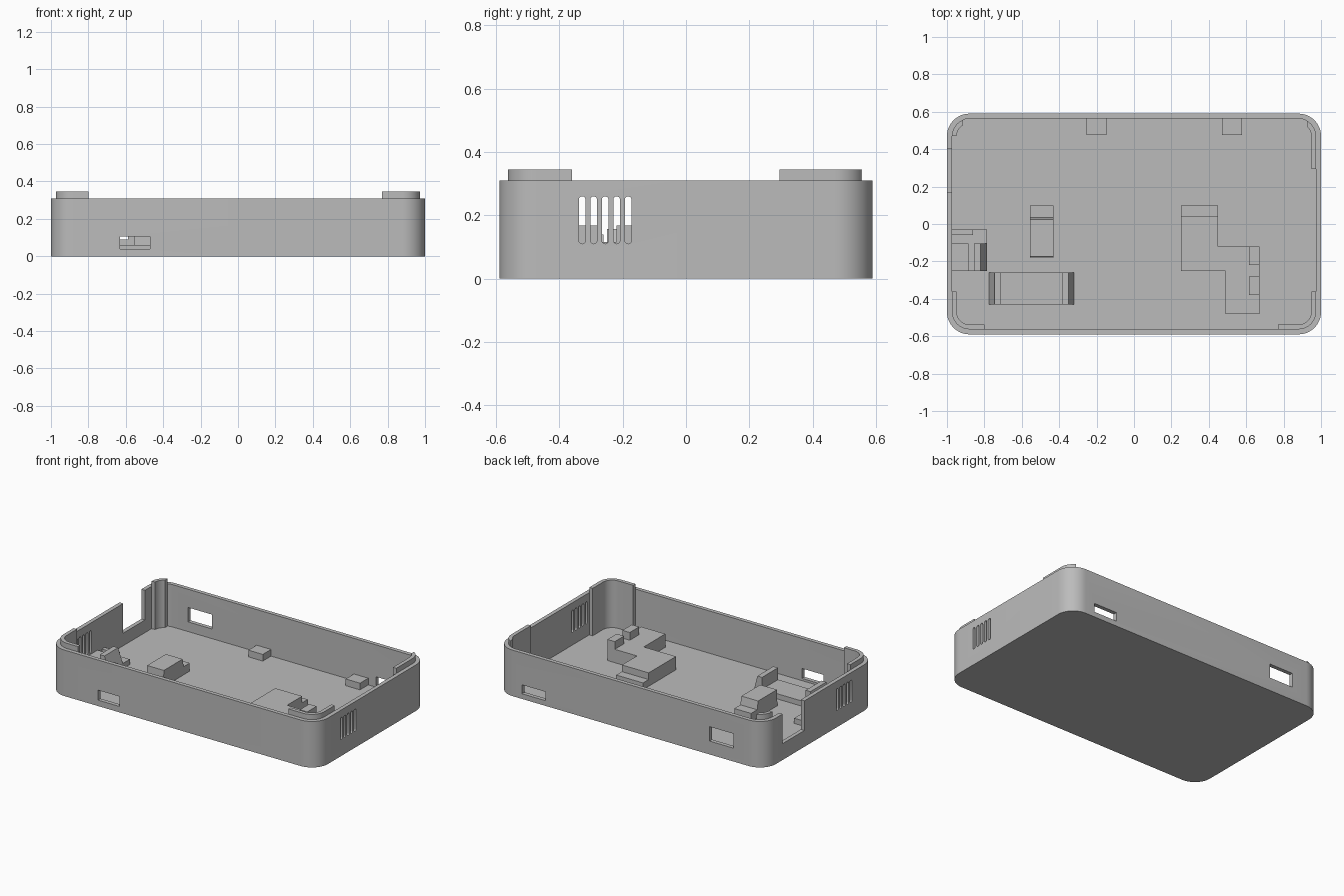
import bpy, bmesh, math

cube = bpy.data.objects.get("Cube")
if cube:
    bpy.data.objects.remove(cube, do_unlink=True)

gray = bpy.data.materials.new("plain_gray")
gray.use_nodes = True
COLOR = (0.5, 0.5, 0.5, 1)
gray.diffuse_color = COLOR
gray.node_tree.nodes["Principled BSDF"].inputs["Base Color"].default_value = COLOR

HX, HY, RADIUS = 1.0, 0.59, 0.12
WALL, FLOOR, RIM, TAB = 0.027, 0.025, 0.31, 0.345


def prism(name, outline, axis, lo, hi):
    """Extrude a 2D outline along an axis."""
    place = {"x": lambda a, b, t: (t, a, b),
             "y": lambda a, b, t: (a, t, b),
             "z": lambda a, b, t: (a, b, t)}[axis]
    bm = bmesh.new()
    rings = [[bm.verts.new(place(a, b, t)) for a, b in outline] for t in (lo, hi)]
    bm.faces.new(rings[0])
    bm.faces.new(rings[1])
    n = len(outline)
    for i in range(n):
        j = (i + 1) % n
        bm.faces.new((rings[0][i], rings[0][j], rings[1][j], rings[1][i]))
    bmesh.ops.recalc_face_normals(bm, faces=bm.faces)
    mesh = bpy.data.meshes.new(name)
    bm.to_mesh(mesh)
    bm.free()
    mesh.materials.append(gray)
    obj = bpy.data.objects.new(name, mesh)
    bpy.context.collection.objects.link(obj)
    return obj


def box(name, x0, x1, y0, y1, z0, z1):
    return prism(name, [(x0, y0), (x1, y0), (x1, y1), (x0, y1)], "z", z0, z1)


def rounded_outline(inset, steps=12):
    r = RADIUS - inset
    cx, cy = HX - RADIUS, HY - RADIUS
    pts = []
    for k, (sx, sy) in enumerate([(1, 1), (-1, 1), (-1, -1), (1, -1)]):
        for i in range(steps + 1):
            a = math.pi / 2 * (k + i / steps)
            pts.append((sx * cx + r * math.cos(a), sy * cy + r * math.sin(a)))
    return pts


def slot_outline(y, z0, z1, r, steps=8):
    pts = []
    for zc, start in ((z1 - r, 0), (z0 + r, math.pi)):
        for i in range(steps + 1):
            a = start + math.pi * i / steps
            pts.append((y + r * math.cos(a), zc + r * math.sin(a)))
    return pts


def boolean(obj, tool, operation="DIFFERENCE", keep=False):
    mod = obj.modifiers.new("cut", "BOOLEAN")
    mod.object, mod.operation, mod.solver = tool, operation, "EXACT"
    graph = bpy.context.evaluated_depsgraph_get()
    mesh = bpy.data.meshes.new_from_object(obj.evaluated_get(graph))
    obj.modifiers.clear()
    obj.data = mesh
    if not keep:
        bpy.data.objects.remove(tool, do_unlink=True)


def smooth(obj):
    bpy.ops.object.select_all(action="DESELECT")
    obj.select_set(True)
    bpy.context.view_layer.objects.active = obj
    bpy.ops.object.shade_smooth_by_angle(angle=math.radians(30))


# Tray with rounded corners
shell = prism("case_shell", rounded_outline(0), "z", 0, RIM)
boolean(shell, prism("cavity", rounded_outline(WALL), "z", FLOOR, 1))

# Port windows and the open notch in the side wall
for window in [(-0.63, -0.47, -0.7, -0.5, 0.04, 0.107),
               (-0.767, -0.588, 0.5, 0.7, 0.09, 0.187),
               (0.634, 0.81, 0.5, 0.7, 0.035, 0.095),
               (-1.1, -0.9, 0.168, 0.40, 0.11, 0.5)]:
    boolean(shell, box("window_cutter", *window))

# Vent slots through both side walls
for i in range(5):
    outline = slot_outline(-0.328 + 0.0363 * i, 0.11, 0.26, 0.0105)
    boolean(shell, prism("vent_cutter", outline, "x", -1.1, 1.1))
smooth(shell)

# Corner linings that rise above the rim
for name, x0, x1, y0, y1 in [("front_right_lining", -1, -0.80, -0.6, -0.36),
                             ("front_left_lining", 0.77, 1, -0.6, -0.36),
                             ("back_right_lining", -1, -0.915, 0.47, 0.6),
                             ("back_left_lining", 0.925, 1, 0.295, 0.6)]:
    lining = prism(name, rounded_outline(WALL), "z", FLOOR, TAB)
    boolean(lining, prism("lining_core", rounded_outline(WALL + 0.025), "z", 0, 1))
    boolean(lining, box("lining_limit", x0, x1, y0, y1, 0, 1), "INTERSECT")
    smooth(lining)

# L-shaped support block with a step and two small stops
prism("l_block", [(0.25, 0.04), (0.25, -0.25), (0.49, -0.25), (0.49, -0.48),
                  (0.67, -0.48), (0.67, -0.12), (0.45, -0.12), (0.45, 0.04)],
      "z", FLOOR, 0.115)
box("l_block_step", 0.25, 0.45, 0.04, 0.10, FLOOR, 0.07)
for i, y in enumerate((-0.38, -0.22)):
    box(f"l_block_stop_{i + 1}", 0.615, 0.67, y, y + 0.10, 0.115, 0.167)

# Stepped block near the middle
prism("stepped_block", [(-0.18, FLOOR), (0.10, FLOOR), (0.10, 0.08), (0.035, 0.08),
                        (0.025, 0.135), (-0.175, 0.135)], "x", -0.555, -0.43)

# Two blocks against the back wall
for name, x in (("back_block_right", -0.255), ("back_block_left", 0.47)):
    box(name, x, x + 0.107, 0.475, HY - WALL, FLOOR, 0.07)

# Cradle with sloped raised ends
prism("front_cradle", [(-0.775, FLOOR), (-0.745, 0.14), (-0.71, 0.14), (-0.71, 0.06),
                       (-0.385, 0.06), (-0.385, 0.14), (-0.35, 0.14), (-0.32, FLOOR)],
      "y", -0.43, -0.26)

# Side holder: base, inner block, sloped ridge and back lip
INNER = -HX + WALL
box("holder_base", INNER, -0.785, -0.25, -0.03, FLOOR, 0.06)
box("holder_block", INNER, -0.885, -0.25, -0.105, 0.06, 0.10)
prism("holder_ridge", [(-0.855, 0.06), (-0.785, 0.06), (-0.82, 0.157), (-0.855, 0.157)],
      "y", -0.25, -0.105)
box("holder_lip", INNER, -0.86, -0.06, -0.03, 0.06, 0.09)
